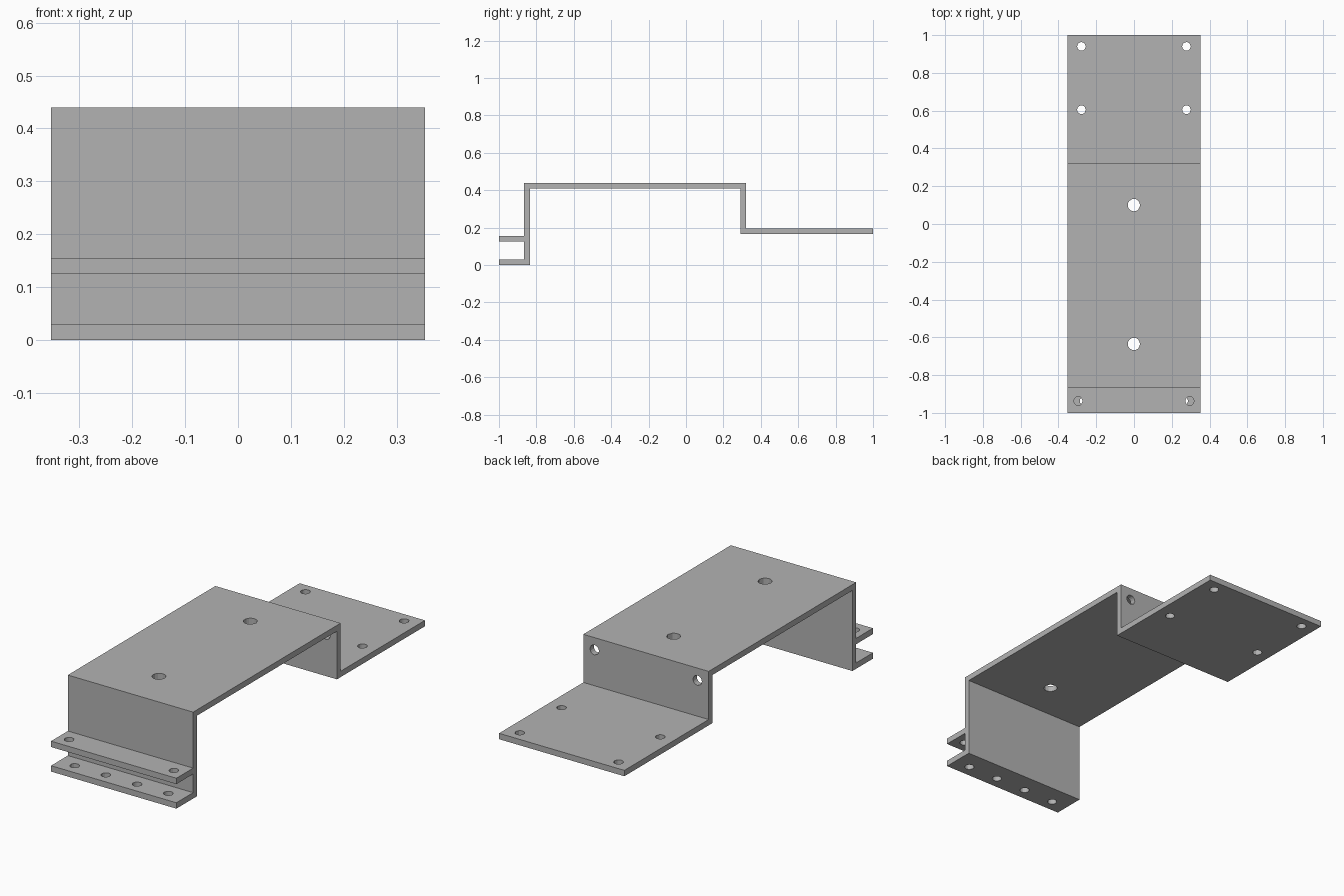
import bpy, bmesh, math
from mathutils import Matrix, Vector

cube = bpy.data.objects.get("Cube")
if cube:
    bpy.data.objects.remove(cube, do_unlink=True)

HALF_WIDTH = 0.353
T = 0.03  # sheet thickness

grey = bpy.data.materials.new("plain_grey")
grey.use_nodes = True
grey.diffuse_color = (0.45, 0.45, 0.45, 1)
grey.node_tree.nodes["Principled BSDF"].inputs["Base Color"].default_value = (0.45, 0.45, 0.45, 1)


def make_object(name, bm):
    bmesh.ops.recalc_face_normals(bm, faces=bm.faces[:])
    mesh = bpy.data.meshes.new(name)
    bm.to_mesh(mesh)
    bm.free()
    mesh.materials.append(grey)
    obj = bpy.data.objects.new(name, mesh)
    bpy.context.collection.objects.link(obj)
    return obj


def extrude(bm, points, vector):
    face = bm.faces.new([bm.verts.new(p) for p in points])
    new = bmesh.ops.extrude_face_region(bm, geom=[face])["geom"]
    verts = [v for v in new if isinstance(v, bmesh.types.BMVert)]
    bmesh.ops.translate(bm, verts=verts, vec=vector)


# Folded sheet: side profile (y, z) extruded across the width
FRONT, REAR, TOP, LIP, SHELF = -0.865, 0.322, 0.44, 0.155, 0.195
profile = [
    (-1, 0), (FRONT + T, 0), (FRONT + T, TOP - T), (REAR - T, TOP - T),
    (REAR - T, SHELF - T), (1, SHELF - T), (1, SHELF), (REAR, SHELF),
    (REAR, TOP), (FRONT, TOP), (FRONT, LIP), (-1, LIP),
    (-1, LIP - T), (FRONT, LIP - T), (FRONT, T), (-1, T),
]
bm = bmesh.new()
extrude(bm, [(-HALF_WIDTH, y, z) for y, z in profile], Vector((2 * HALF_WIDTH, 0, 0)))
bracket = make_object("mounting_bracket", bm)

# Drill holes: rounded outline with one pointed side
holes = bmesh.new()
angles = [0] + [math.radians(45 + 22.5 * i) for i in range(13)]


def drill(x, y, z, radius, turn=Matrix.Identity(3)):
    centre = Vector((x, y, z))
    points = [centre + turn @ Vector((radius * math.cos(a), radius * math.sin(a), -0.04))
              for a in angles]
    extrude(holes, points, turn @ Vector((0, 0, 0.08)))


for y in (0.1, -0.635):                      # top deck
    drill(0, y, TOP - T / 2, 0.033)
for side in (-1, 1):
    for y in (0.605, 0.94):                  # rear shelf
        drill(side * 0.278, y, SHELF - T / 2, 0.023)
    drill(side * 0.295, -0.937, LIP - T / 2, 0.023)   # upper front lip
    for x in (0.088, 0.264):                 # lower front flange
        drill(side * x, -0.937, T / 2, 0.023)
    drill(side * 0.29, REAR - T / 2, 0.377, 0.025,    # rear upright
          Matrix.Rotation(math.pi / 2, 3, "X") @ Matrix.Rotation(math.radians(225), 3, "Z"))

cutter = make_object("hole_cutter", holes)
cutter.hide_render = True

cut = bracket.modifiers.new("holes", "BOOLEAN")
cut.operation = "DIFFERENCE"
cut.solver = "EXACT"
cut.object = cutter
bpy.context.view_layer.objects.active = bracket
bracket.select_set(True)
bpy.ops.object.modifier_apply(modifier=cut.name)
bpy.data.objects.remove(cutter, do_unlink=True)
